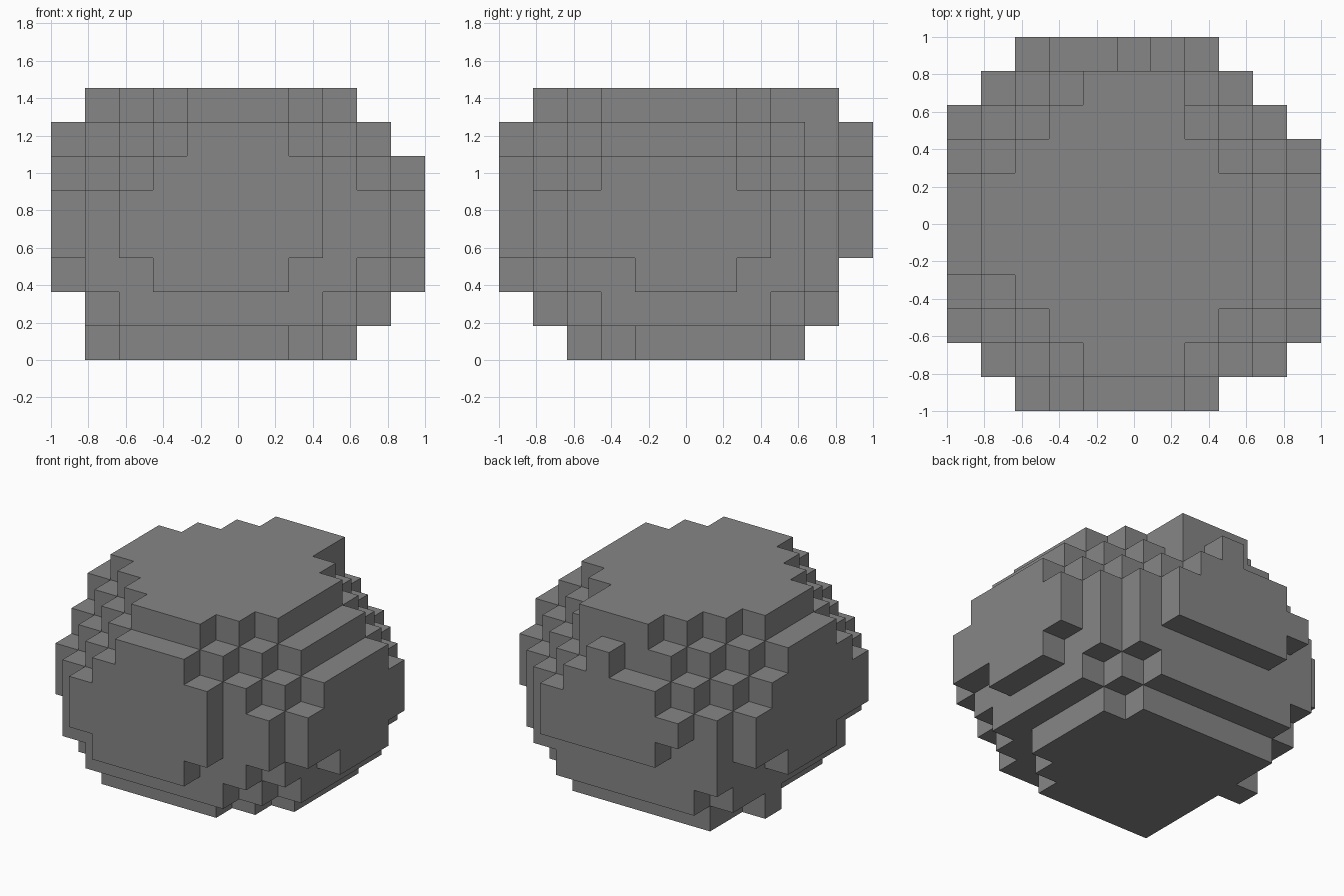
import bpy
import bmesh
from mathutils import Vector

cube = bpy.data.objects.get("Cube")
if cube:
    bpy.data.objects.remove(cube, do_unlink=True)

SIZE = 11                 # blocks along the longest side
STEP = 2 / SIZE
MID = SIZE // 2
cells = set()


def block(level, xs, ys):
    """Fill a rectangle of cells on one level; ranges are inclusive."""
    for i in range(xs[0], xs[1] + 1):
        for j in range(ys[0], ys[1] + 1):
            cells.add((i, j, level))


def carve(level, *spots):
    for i, j in spots:
        cells.discard((i, j, level))


# Base: small stepped foot with one stray block
block(0, (2, 6), (2, 8))
block(0, (7, 7), (3, 8))
block(0, (8, 8), (4, 7))
block(0, (1, 1), (6, 6))

# Second level
block(1, (2, 7), (1, 9))
block(1, (1, 8), (2, 8))
block(1, (9, 9), (3, 7))

# Third level, with thin plates on three sides
block(2, (1, 8), (1, 9))
block(2, (9, 9), (2, 8))
block(2, (3, 6), (0, 0))
block(2, (10, 10), (4, 6))
block(2, (0, 0), (4, 6))

# Upper body: diamond-cut levels, with the back corner sliced off
for level in range(3, 8):
    reach = min(8, 12 - level)
    half = 4 if level == 7 else 5
    corner = min(17, 21 - level)
    for i in range(MID - half, MID + half + 1):
        for j in range(MID - half, MID + half + 1):
            if abs(i - MID) + abs(j - MID) <= reach and i + j <= corner:
                cells.add((i, j, level))

# Irregular chips and the stray top block
carve(3, (8, 0), (2, 10))
carve(4, (8, 0))
carve(6, (4, 10), (6, 10), (10, 4), (10, 5), (10, 6))
carve(7, (9, 4), (9, 5), (9, 6))
cells.add((6, 9, 7))

# Skin: outward faces wherever a cell has no neighbour
bm = bmesh.new()
offset = Vector((-1, -1, 0))
for cell in sorted(cells):
    centre = Vector(cell) + Vector((0.5, 0.5, 0.5))
    for axis in range(3):
        for sign in (-1, 1):
            normal = Vector((0, 0, 0))
            normal[axis] = sign
            if tuple(int(c) for c in Vector(cell) + normal) in cells:
                continue
            u = Vector((0, 0, 0))
            u[(axis + 1) % 3] = 0.5
            v = normal.cross(u)
            mid = centre + normal * 0.5
            corners = (mid - u - v, mid + u - v, mid + u + v, mid - u + v)
            bm.faces.new([bm.verts.new(c * STEP + offset) for c in corners])
bmesh.ops.remove_doubles(bm, verts=bm.verts[:], dist=0.001)
bmesh.ops.dissolve_limit(bm, angle_limit=0.01, verts=bm.verts[:], edges=bm.edges[:])

mesh = bpy.data.meshes.new("stepped_boulder")
bm.to_mesh(mesh)
bm.free()
boulder = bpy.data.objects.new("stepped_boulder", mesh)
bpy.context.collection.objects.link(boulder)

# Plain stone colour
grey = (0.24, 0.24, 0.24, 1)
stone = bpy.data.materials.new("stone_grey")
stone.use_nodes = True
stone.diffuse_color = grey
stone.node_tree.nodes["Principled BSDF"].inputs["Base Color"].default_value = grey
mesh.materials.append(stone)
